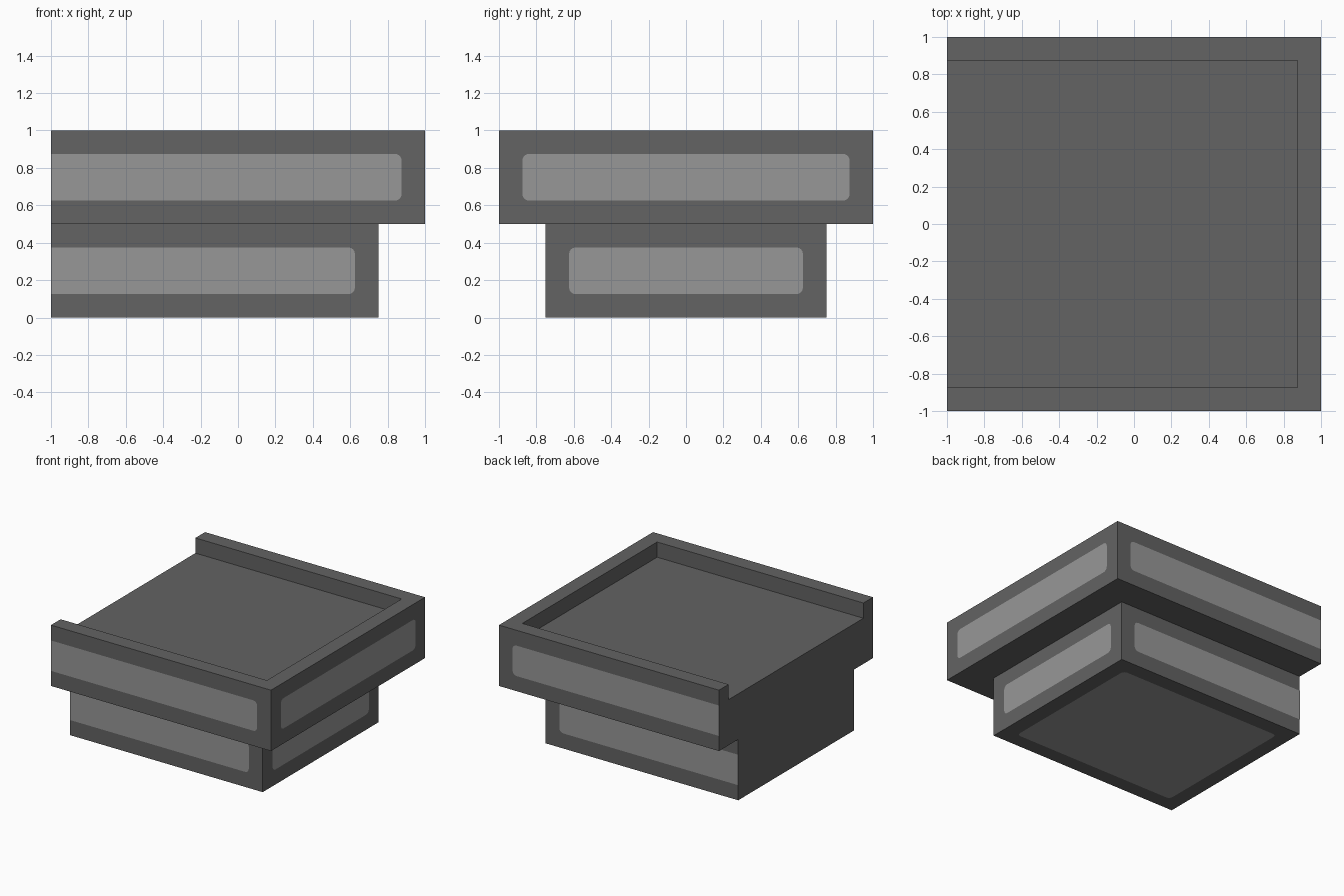
import bpy, bmesh, math
from mathutils import Vector

if "Cube" in bpy.data.objects:
    bpy.data.objects.remove(bpy.data.objects["Cube"])


def material(name, value):
    m = bpy.data.materials.new(name)
    m.diffuse_color = (value, value, value, 1)
    m.use_nodes = True
    m.node_tree.nodes["Principled BSDF"].inputs["Base Color"].default_value = m.diffuse_color
    return m


DARK = material("dark grey", 0.125)
LIGHT = material("light grey", 0.312)


def add_object(name, bm, mat):
    mesh = bpy.data.meshes.new(name)
    bm.to_mesh(mesh)
    bm.free()
    mesh.materials.append(mat)
    obj = bpy.data.objects.new(name, mesh)
    bpy.context.collection.objects.link(obj)
    return obj


def box(name, low, high, mat=DARK):
    bm = bmesh.new()
    bmesh.ops.create_cube(bm, size=1)
    low, high = Vector(low), Vector(high)
    for v in bm.verts:
        v.co = (low + high) / 2 + v.co * (high - low)
    return add_object(name, bm, mat)


def panel(name, origin, u, v, u_range, v_range, square_start=False, radius=0.035):
    """Flat rounded rectangle spanned by u and v, facing along u x v."""
    origin, u, v = Vector(origin), Vector(u), Vector(v)
    (u0, u1), (v0, v1) = u_range, v_range
    bm = bmesh.new()
    verts = []
    corners = [(u1, v0, -1, 1, -90), (u1, v1, -1, -1, 0),
               (u0, v1, 1, -1, 90), (u0, v0, 1, 1, 180)]
    for cu, cv, su, sv, start in corners:
        if square_start and su > 0:
            points = [(cu, cv)]
        else:
            points = []
            for i in range(5):
                a = math.radians(start + i * 22.5)
                points.append((cu + radius * (su + math.cos(a)),
                               cv + radius * (sv + math.sin(a))))
        verts += [bm.verts.new(origin + u * pu + v * pv) for pu, pv in points]
    bm.faces.new(verts)
    return add_object(name, bm, LIGHT)


# Body: wide tray on a narrower base, flush on the left
body = box("tray_body", (-1, -1, 0.5), (1, 1, 1))
base = box("base_helper", (-1, -0.75, 0), (0.75, 0.75, 0.5))
recess = box("recess_cutter", (-1.2, -0.875, 0.875), (0.875, 0.875, 1.2))
for helper, operation in ((base, 'UNION'), (recess, 'DIFFERENCE')):
    mod = body.modifiers.new(helper.name, 'BOOLEAN')
    mod.operation = operation
    mod.solver = 'EXACT'
    mod.object = helper
    helper.hide_render = True
    helper.hide_set(True)

# Light stripes around both tiers
GAP = 0.002
X, Y, Z = Vector((1, 0, 0)), Vector((0, 1, 0)), Vector((0, 0, 1))
for tier, half, z in (("base", 0.75, 0.125), ("tray", 1.0, 0.625)):
    end = half - 0.125
    heights = (z, z + 0.25)
    panel(tier + "_right_stripe", X * (half + GAP), Y, Z, (-end, end), heights)
    panel(tier + "_front_stripe", -Y * (half + GAP), X, Z, (-1, end), heights, True)
    back = panel(tier + "_back_stripe", Y * (half + GAP), X, Z, (-1, end), heights, True)
    back.data.flip_normals()

# Light panel under the base, lifted to rest on the ground plane
under = panel("underside_panel", -Z * GAP, X, Y, (-0.875, 0.625), (-0.625, 0.625))
under.data.flip_normals()
